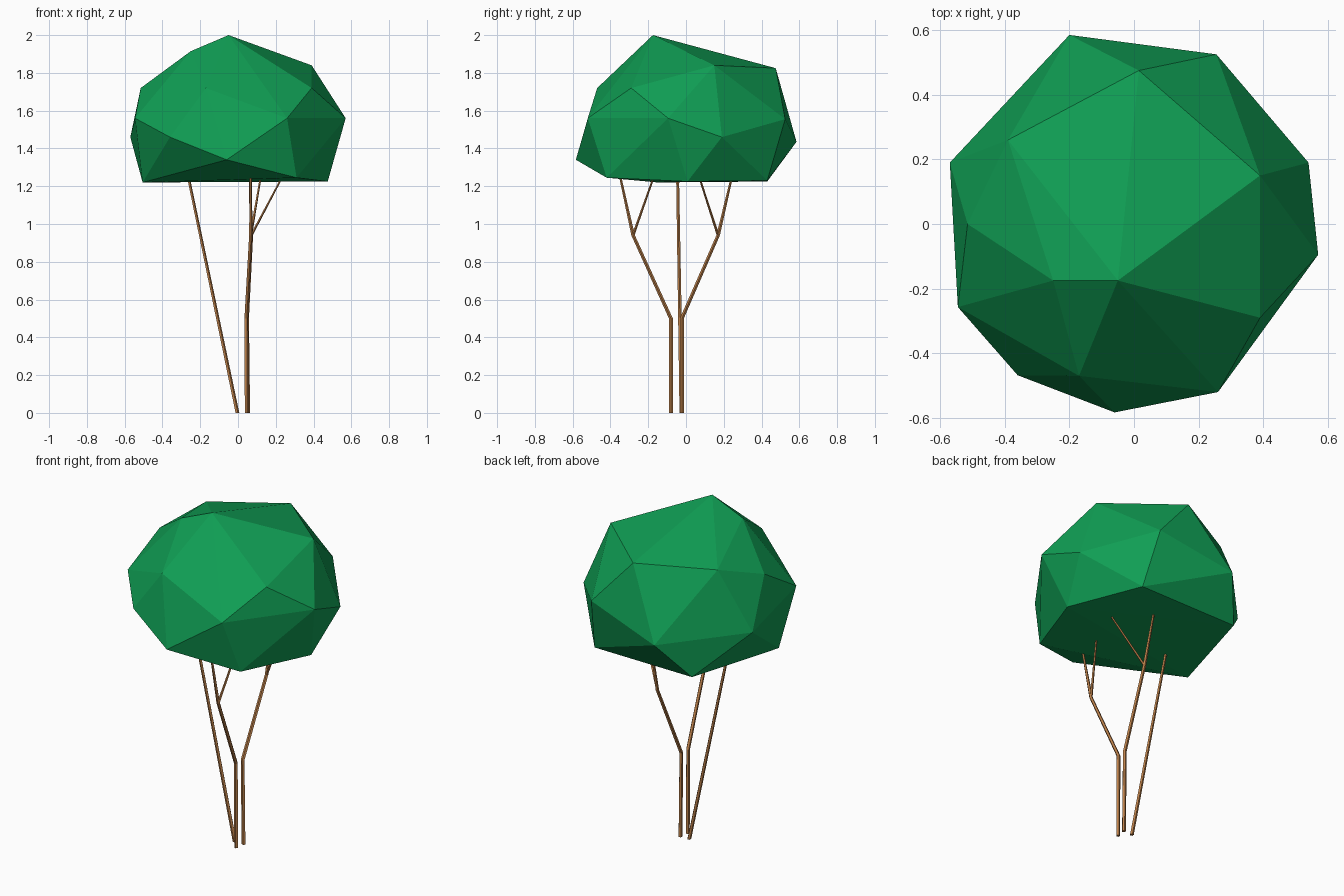
import bpy, bmesh, math
from mathutils import Vector

if "Cube" in bpy.data.objects:
    bpy.data.objects.remove(bpy.data.objects["Cube"])


def material(name, rgb):
    m = bpy.data.materials.new(name)
    m.diffuse_color = (*rgb, 1)
    m.use_nodes = True
    m.node_tree.nodes["Principled BSDF"].inputs["Base Color"].default_value = m.diffuse_color
    return m


LEAF = material("leaf_green", (0.005, 0.34, 0.088))
BARK = material("bark_brown", (0.51, 0.22, 0.07))


def finish(name, bm, mat):
    bmesh.ops.recalc_face_normals(bm, faces=bm.faces)
    me = bpy.data.meshes.new(name)
    bm.to_mesh(me)
    bm.free()
    me.materials.append(mat)
    ob = bpy.data.objects.new(name, me)
    bpy.context.collection.objects.link(ob)
    return ob


def limb(name, path, radii, sides=5):
    """Tapered low-poly tube with horizontal rings along a path."""
    bm = bmesh.new()
    rings = []
    for p, r in zip(path, radii):
        rings.append([bm.verts.new(Vector(p) + Vector((r * math.cos(a), r * math.sin(a), 0)))
                      for a in (2 * math.pi * i / sides for i in range(sides))])
    for lo, hi in zip(rings, rings[1:]):
        for i in range(sides):
            j = (i + 1) % sides
            bm.faces.new((lo[i], lo[j], hi[j], hi[i]))
    bm.faces.new(rings[0][::-1])
    bm.faces.new(rings[-1])
    return finish(name, bm, BARK)


# Canopy: faceted hull around its corner points
corners = [
    (-0.05, -0.175, 2.0), (-0.25, -0.175, 1.915),                       # crown
    (0.39, 0.15, 1.84), (0.015, 0.475, 1.825), (-0.39, 0.26, 1.81),     # shoulder
    (-0.515, 0.0, 1.72), (-0.17, -0.47, 1.72), (0.39, -0.29, 1.72),
    (-0.20, 0.585, 1.435), (0.255, 0.525, 1.555), (0.54, 0.19, 1.46),   # widest ring
    (0.57, -0.095, 1.56), (0.26, -0.52, 1.56), (-0.06, -0.583, 1.34),
    (-0.36, -0.468, 1.46), (-0.545, -0.257, 1.56), (-0.57, 0.19, 1.46),
    (0.31, -0.42, 1.245), (0.475, 0.008, 1.225), (0.30, 0.43, 1.23),    # underside
    (-0.34, 0.43, 1.225), (-0.505, -0.15, 1.22),
]
bm = bmesh.new()
for c in corners:
    bm.verts.new(c)
bmesh.ops.convex_hull(bm, input=bm.verts)
finish("canopy", bm, LEAF)

# Forked trunks: upright stem, outward bend, then two twigs into the canopy
forks = {
    "front": ((0.045, -0.08, 0), (0.043, -0.08, 0.5), (0.067, -0.28, 0.94),
              (0.067, -0.355, 1.28), (0.125, -0.16, 1.28)),
    "back": ((0.053, -0.022, 0), (0.047, -0.022, 0.5), (0.07, 0.17, 0.94),
             (0.062, 0.25, 1.28), (0.25, 0.06, 1.28)),
}
for side, (base, bend, fork, tip_a, tip_b) in forks.items():
    limb(side + "_trunk", (base, bend, fork, tip_a), (0.011, 0.011, 0.010, 0.006))
    limb(side + "_twig", (fork, tip_b), (0.008, 0.005))

# Single leaning trunk
limb("leaning_trunk", ((-0.004, -0.024, 0), (-0.27, -0.045, 1.28)), (0.011, 0.008))
